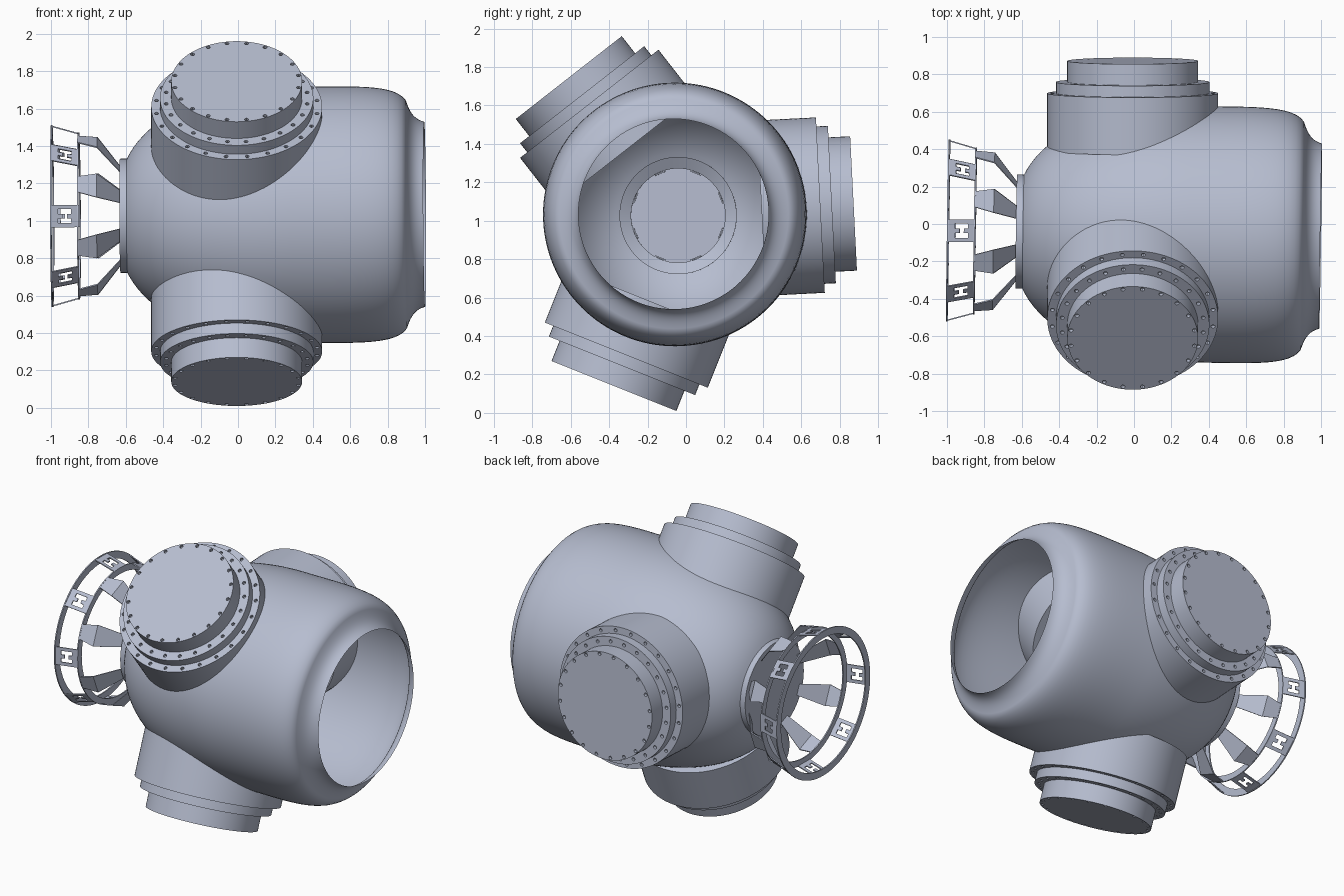
import bpy, bmesh, math
from mathutils import Vector, Matrix
from mathutils.geometry import interpolate_bezier

if "Cube" in bpy.data.objects:
    bpy.data.objects.remove(bpy.data.objects["Cube"])

grey = bpy.data.materials.new("blue_grey_metal")
grey.diffuse_color = (0.47, 0.51, 0.63, 1)
grey.use_nodes = True
grey.node_tree.nodes["Principled BSDF"].inputs["Base Color"].default_value = grey.diffuse_color

# Main axis runs almost along x; local z of the hub parts points to +x
START, END = Vector((-1, -0.035, 1.025)), Vector((1, -0.065, 1.035))


def frame(origin, axis):
    return Matrix.Translation(origin) @ Vector(axis).to_track_quat('Z', 'Y').to_matrix().to_4x4()


ax = (END - START).normalized()
side = Vector((0, 1, 0))
side = (side - ax * side.dot(ax)).normalized()
rot = Matrix((side, ax.cross(side), ax)).transposed().to_4x4()
HUB = Matrix.Translation((START + END) / 2) @ rot


def finish(name, bm, matrix):
    bmesh.ops.remove_doubles(bm, verts=bm.verts, dist=1e-5)
    bmesh.ops.recalc_face_normals(bm, faces=bm.faces)
    me = bpy.data.meshes.new(name)
    bm.to_mesh(me)
    bm.free()
    me.materials.append(grey)
    ob = bpy.data.objects.new(name, me)
    ob.matrix_world = matrix
    bpy.context.collection.objects.link(ob)
    return ob


def smooth(ob):
    bpy.ops.object.select_all(action='DESELECT')
    ob.select_set(True)
    bpy.context.view_layer.objects.active = ob
    bpy.ops.object.shade_smooth_by_angle(angle=math.radians(30))


def revolve(name, profile, matrix, steps=96):
    """Spin a (height, radius) profile round local z."""
    bm = bmesh.new()
    vs = [bm.verts.new((r, 0, h)) for h, r in profile]
    es = [bm.edges.new(p) for p in zip(vs, vs[1:])]
    bmesh.ops.spin(bm, geom=vs + es, cent=(0, 0, 0), axis=(0, 0, 1),
                   angle=math.tau, steps=steps)
    return finish(name, bm, matrix)


def curve(*pts, n=14):
    return [tuple(p) for p in interpolate_bezier(*[Vector(p) for p in pts], n)]


# Hub shell, open at the +x end
shell = (curve((-0.60, 0.29), (-0.48, 0.56), (-0.10, 0.685), (0.30, 0.685), n=22)
         + curve((0.30, 0.685), (0.62, 0.685), (0.84, 0.70), (0.90, 0.61))[1:]
         + curve((0.90, 0.61), (0.92, 0.55), (0.94, 0.51), (0.998, 0.495))[1:])
smooth(revolve("hub_shell", shell, HUB, 128))

# Flange and end plate at the narrow end
smooth(revolve("hub_flange", [(-0.575, 0.305), (-0.63, 0.305), (-0.63, 0.0)], HUB))
smooth(revolve("hub_inner_ring", [(-0.575, 0.305), (-0.61, 0.245), (-0.63, 0.245)], HUB))


# Three stepped sockets with rings of bolt holes
def socket(name, cap_yz, degrees):
    a = math.radians(degrees)
    d = Vector((0, math.cos(a), math.sin(a)))
    m = frame(Vector((-0.007, *cap_yz)) - d * 0.92, d)
    body = revolve(name, [(0.44, 0), (0.44, 0.457), (0.747, 0.457), (0.747, 0.41),
                          (0.807, 0.41), (0.807, 0.35), (0.92, 0.35), (0.92, 0)], m)
    bm = bmesh.new()
    for h, r, n in ((0.747, 0.433, 24), (0.807, 0.380, 24), (0.92, 0.334, 20)):
        for i in range(n):
            t = math.tau * (i + 0.5) / n
            bmesh.ops.create_cone(bm, cap_ends=True, segments=12, radius1=0.011, radius2=0.011,
                                  depth=0.04, matrix=Matrix.Translation(
                                      (r * math.cos(t), r * math.sin(t), h)))
    cutter = finish("bolt_hole_cutter", bm, m)
    cutter.hide_render = True
    mod = body.modifiers.new("bolt_holes", 'BOOLEAN')
    mod.operation, mod.solver, mod.object = 'DIFFERENCE', 'EXACT', cutter
    bpy.ops.object.select_all(action='DESELECT')
    bpy.context.view_layer.objects.active = body
    body.select_set(True)
    bpy.ops.object.modifier_apply(modifier=mod.name)
    bpy.data.objects.remove(cutter)
    smooth(body)


socket("socket_upper_front", (-0.61, 1.745), 128)
socket("socket_lower_front", (-0.375, 0.14), 248.2)
socket("socket_back", (0.872, 1.09), 2.9)


# Cage rings
def ring(name, x, outer, inner):
    w = 0.004
    smooth(revolve(name, [(x - w, inner), (x - w, outer), (x + w, outer),
                          (x + w, inner), (x - w, inner)], HUB))


ring("cage_outer_ring", -0.994, 0.487, 0.440)
ring("cage_inner_ring", -0.851, 0.447, 0.405)


def plate(bm, angle, corners, thick=0.007):
    """Thin quad slab; corners are (axial, radius, sideways)."""
    turn = Matrix.Rotation(angle, 4, 'Z')
    layers = [[bm.verts.new(turn @ Vector((r - off, s, x))) for x, r, s in corners]
              for off in (0, thick)]
    lo, hi = layers
    bm.faces.new(lo)
    bm.faces.new(hi[::-1])
    for i in range(4):
        j = (i + 1) % 4
        bm.faces.new((lo[i], hi[i], hi[j], lo[j]))


def strip(bm, angle, x0, r0, w0, x1, r1, w1):
    plate(bm, angle, [(x0, r0, -w0), (x0, r0, w0), (x1, r1, w1), (x1, r1, -w1)])


# Slotted brackets joining the two rings
bm = bmesh.new()
xs = [-0.992, -0.955, -0.932, -0.908, -0.885, -0.852]
ss = [-0.06, -0.038, -0.012, 0.012, 0.038, 0.06]
holes = {(1, 1), (1, 3), (2, 2), (2, 1), (2, 3), (3, 1), (3, 3)}
rad = lambda x: 0.483 - (x + 0.992) * 0.28
for k in range(8):
    for i in range(5):
        for j in range(5):
            if (i, j) not in holes:
                plate(bm, k * math.tau / 8,
                      [(xs[i], rad(xs[i]), ss[j]), (xs[i], rad(xs[i]), ss[j + 1]),
                       (xs[i + 1], rad(xs[i + 1]), ss[j + 1]), (xs[i + 1], rad(xs[i + 1]), ss[j])])
finish("cage_brackets", bm, HUB)

# Bent spokes from the inner ring to the flange, with small feet inside
bm = bmesh.new()
for k in range(8):
    a = (k + 0.5) * math.tau / 8
    strip(bm, a, -0.852, 0.446, 0.045, -0.75, 0.428, 0.068)
    strip(bm, a, -0.75, 0.428, 0.068, -0.628, 0.272, 0.036)
    strip(bm, a, -0.628, 0.243, 0.03, -0.605, 0.243, 0.03, )
finish("cage_spokes", bm, HUB)
